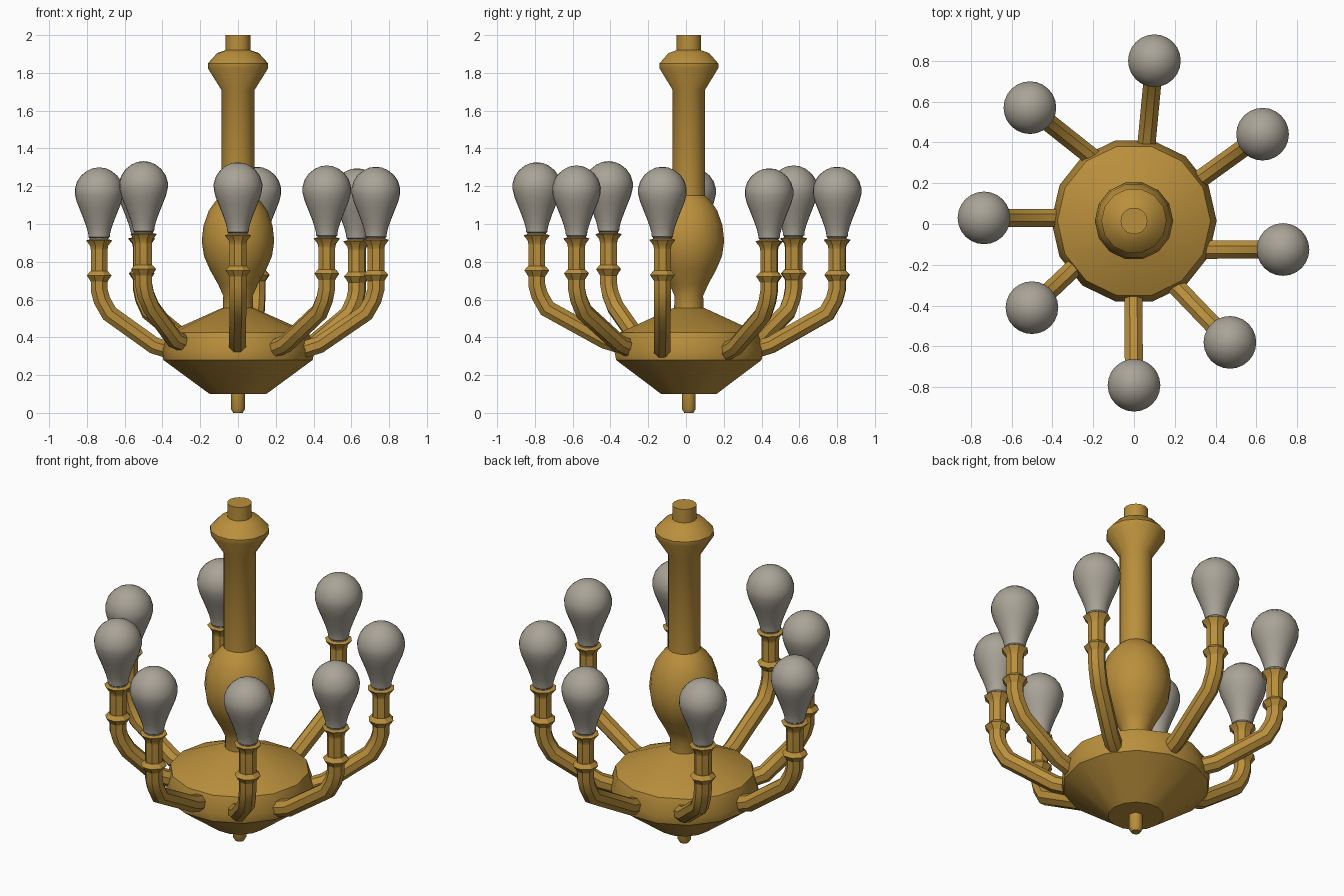
import bpy, bmesh, math
from mathutils import Vector

if "Cube" in bpy.data.objects:
    bpy.data.objects.remove(bpy.data.objects["Cube"])


def material(name, rgb):
    m = bpy.data.materials.new(name)
    m.diffuse_color = (*rgb, 1)
    m.use_nodes = True
    m.node_tree.nodes["Principled BSDF"].inputs["Base Color"].default_value = m.diffuse_color
    return m


gold = material("gold", (0.49, 0.275, 0.045))
grey = material("bulb_grey", (0.40, 0.37, 0.31))


def loft(name, rings, mat, loc=(0, 0, 0)):
    """Join successive rings of points into a closed surface."""
    bm = bmesh.new()
    loops = [[bm.verts.new(p) for p in ring] for ring in rings]
    n = len(loops[0])
    for a, b in zip(loops, loops[1:]):
        for i in range(n):
            j = (i + 1) % n
            bm.faces.new((a[i], a[j], b[j], b[i]))
    bm.faces.new(loops[0])
    bm.faces.new(loops[-1])
    bmesh.ops.remove_doubles(bm, verts=bm.verts, dist=1e-4)
    bmesh.ops.recalc_face_normals(bm, faces=bm.faces)
    for f in bm.faces:
        f.smooth = True
    me = bpy.data.meshes.new(name)
    bm.to_mesh(me)
    bm.free()
    me.set_sharp_from_angle(angle=math.radians(32))
    me.materials.append(mat)
    ob = bpy.data.objects.new(name, me)
    ob.location = loc
    bpy.context.collection.objects.link(ob)
    return ob


def lathe(name, profile, sides, mat, loc=(0, 0, 0), turn=0):
    angles = [turn + 2 * math.pi * i / sides for i in range(sides)]
    rings = [[(r * math.cos(a), r * math.sin(a), z) for a in angles] for r, z in profile]
    return loft(name, rings, mat, loc)


def tube(name, path, radius, side, sides, mat):
    """Mitred tube along a path lying in the vertical plane whose normal is side."""
    rings = []
    for i, p in enumerate(path):
        t0 = (p - path[max(i - 1, 0)]).normalized() if i else (path[1] - p).normalized()
        t1 = (path[i + 1] - p).normalized() if i < len(path) - 1 else t0
        t = (t0 + t1).normalized()
        up = side.cross(t).normalized() / max(t.dot(t0), 0.5)
        angles = [2 * math.pi * (k + 0.5) / sides for k in range(sides)]
        rings.append([p + radius * (side * math.cos(a) + up * math.sin(a)) for a in angles])
    return loft(name, rings, mat)


# Central turned parts
centre = (0, 0.015, 0)
lathe("finial", [(0.025, 0), (0.037, 0.02), (0.037, 0.12)], 14, gold, centre)
lathe("bowl", [(0.15, 0.10), (0.395, 0.28), (0.405, 0.33), (0.375, 0.425), (0.085, 0.555)],
      14, gold, centre)
lathe("column", [(0.08, 0.54), (0.078, 0.62), (0.105, 0.68), (0.15, 0.76), (0.18, 0.83),
                 (0.192, 0.91), (0.183, 0.99), (0.155, 1.07), (0.12, 1.12), (0.088, 1.15),
                 (0.088, 1.71), (0.16, 1.825), (0.16, 1.85), (0.11, 1.905), (0.066, 1.92),
                 (0.066, 2.0)], 14, gold, centre)

# Profiles measured down from the top of each bulb
bulb = [(0.0, 0), (0.035, -0.005), (0.065, -0.019), (0.095, -0.043), (0.117, -0.075),
        (0.129, -0.115), (0.128, -0.145), (0.118, -0.185), (0.102, -0.225), (0.082, -0.275),
        (0.066, -0.32), (0.058, -0.35), (0.056, -0.37), (0.05, -0.375), (0.05, -0.40)]
cup = [(0.048, -0.435), (0.052, -0.415), (0.075, -0.387), (0.05, -0.38)]
ring = [(0.045, -0.61), (0.055, -0.595), (0.071, -0.572), (0.05, -0.55)]

# Hand-set lamps: bulb x, y, bulb top z, arm root x, y at the bowl
lamps = [(0.10, 0.80, 1.303, 0.062, 0.40), (0.63, 0.44, 1.295, 0.345, 0.235),
         (0.73, -0.125, 1.303, 0.38, -0.126), (0.47, -0.58, 1.31, 0.22, -0.32),
         (0.0, -0.79, 1.327, -0.003, -0.38), (-0.50, -0.41, 1.333, -0.30, -0.22),
         (-0.735, 0.03, 1.30, -0.395, 0.03), (-0.51, 0.57, 1.31, -0.22, 0.34)]

for i, (x, y, top, rx, ry) in enumerate(lamps, 1):
    axis, root = Vector((x, y, 0)), Vector((rx, ry, 0))
    d = (root - axis).normalized()
    turn = math.atan2(d.y, d.x) + math.pi / 8
    side = Vector((-d.y, d.x, 0))
    low = top - 1.305

    def at(p, along, z):
        return p + d * along + Vector((0, 0, z))

    lathe(f"bulb_{i}", bulb, 24, grey, (x, y, top))
    lathe(f"socket_cup_{i}", cup, 8, gold, (x, y, top), turn)
    lathe(f"arm_ring_{i}", ring, 8, gold, (x, y, top), turn)
    path = [at(axis, 0, top - 0.39), at(axis, 0, top - 0.65), at(axis, 0.015, 0.60 + low),
            at(axis, 0.055, 0.53 + low), at(root, -0.05, 0.362 + low),
            at(root, 0.07, 0.325 + low)]
    tube(f"arm_{i}", path, 0.048, side, 8, gold)
